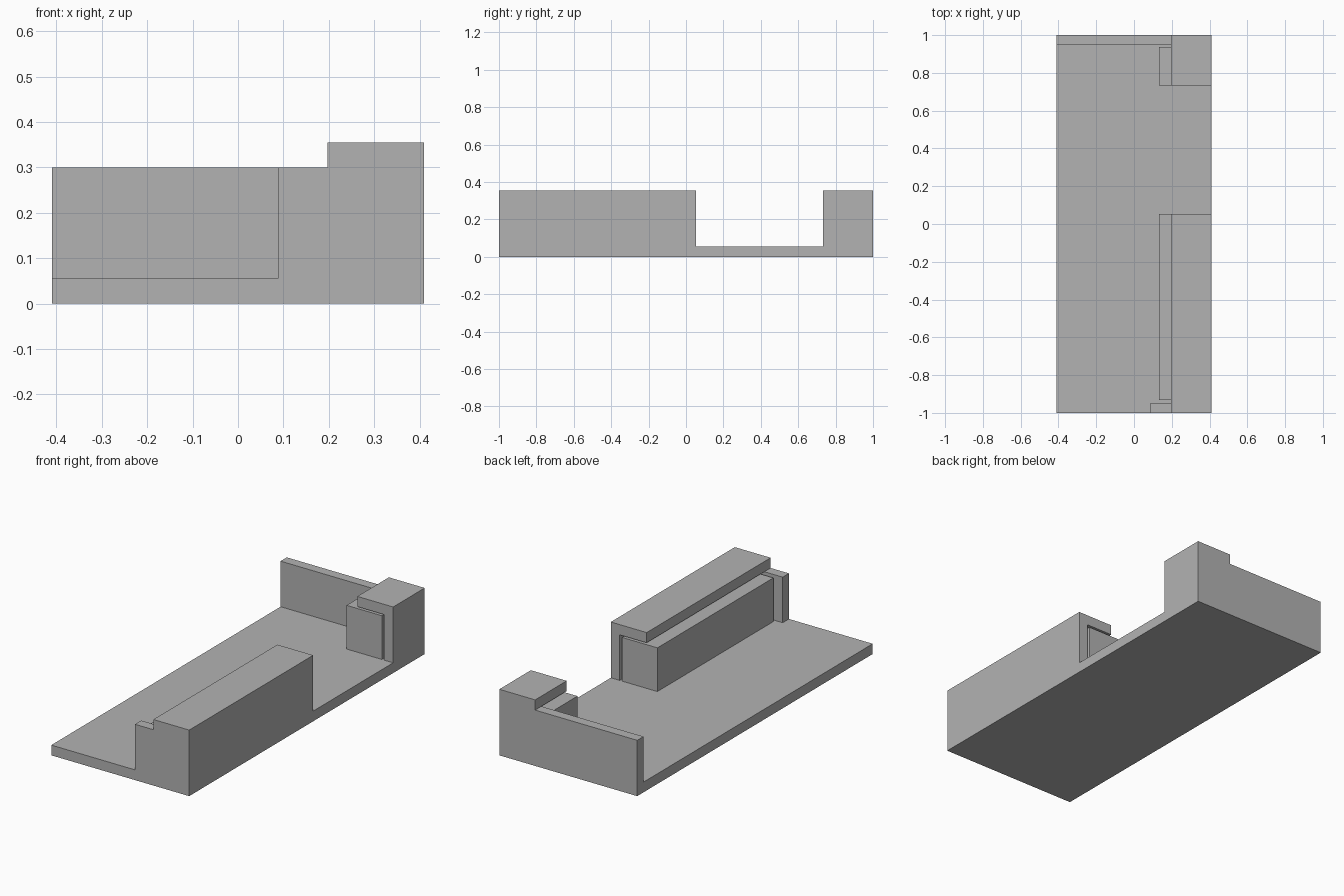
import bpy
import bmesh

cube = bpy.data.objects.get("Cube")
if cube:
    bpy.data.objects.remove(cube, do_unlink=True)

grey = bpy.data.materials.new("plain grey")
grey.use_nodes = True
COLOUR = (0.45, 0.45, 0.45, 1)
grey.diffuse_color = COLOUR
grey.node_tree.nodes["Principled BSDF"].inputs["Base Color"].default_value = COLOUR

# Overall extents and shared levels
X, Y = 0.41, 1.0
FLOOR, WALL_TOP, ROOF_TOP = 0.055, 0.30, 0.355
THICK = 0.053


def box(name, x, y, z):
    """Box spanning the given (low, high) ranges."""
    bm = bmesh.new()
    bmesh.ops.create_cube(bm, size=1)
    for v in bm.verts:
        v.co = [r[0] if c < 0 else r[1] for c, r in zip(v.co, (x, y, z))]
    mesh = bpy.data.meshes.new(name)
    bm.to_mesh(mesh)
    bm.free()
    mesh.materials.append(grey)
    obj = bpy.data.objects.new(name, mesh)
    bpy.context.collection.objects.link(obj)
    return obj


def merge(body, parts):
    """Fuse the parts into the body as one solid."""
    for part in parts:
        mod = body.modifiers.new("union", "BOOLEAN")
        mod.operation, mod.solver, mod.object = "UNION", "EXACT", part
    graph = bpy.context.evaluated_depsgraph_get()
    fused = bpy.data.meshes.new_from_object(body.evaluated_get(graph))
    body.modifiers.clear()
    body.data = fused
    for part in parts:
        bpy.data.objects.remove(part, do_unlink=True)


# Floor slab with the end walls fused on
shell = box("floor_and_walls", (-X, X), (-Y, Y), (0, FLOOR))
parts = [
    box("front_wall", (0.088, X), (-Y, -Y + THICK), (0, WALL_TOP)),
    box("back_wall", (-X, X), (Y - THICK, Y), (0, WALL_TOP)),
]

# Each bay: outer side wall, overhanging roof, and a loose counter inside
for name, y, inner in (
    ("front", (-Y, 0.053), (-0.932, 0.053)),
    ("back", (0.732, Y), (0.732, 0.937)),
):
    parts.append(box(name + "_side_wall", (X - THICK, X), y, (0, ROOF_TOP)))
    parts.append(box(name + "_roof", (0.197, X), y, (WALL_TOP, ROOF_TOP)))
    box(name + "_counter", (0.133, 0.343), inner, (FLOOR, 0.29))

merge(shell, parts)
